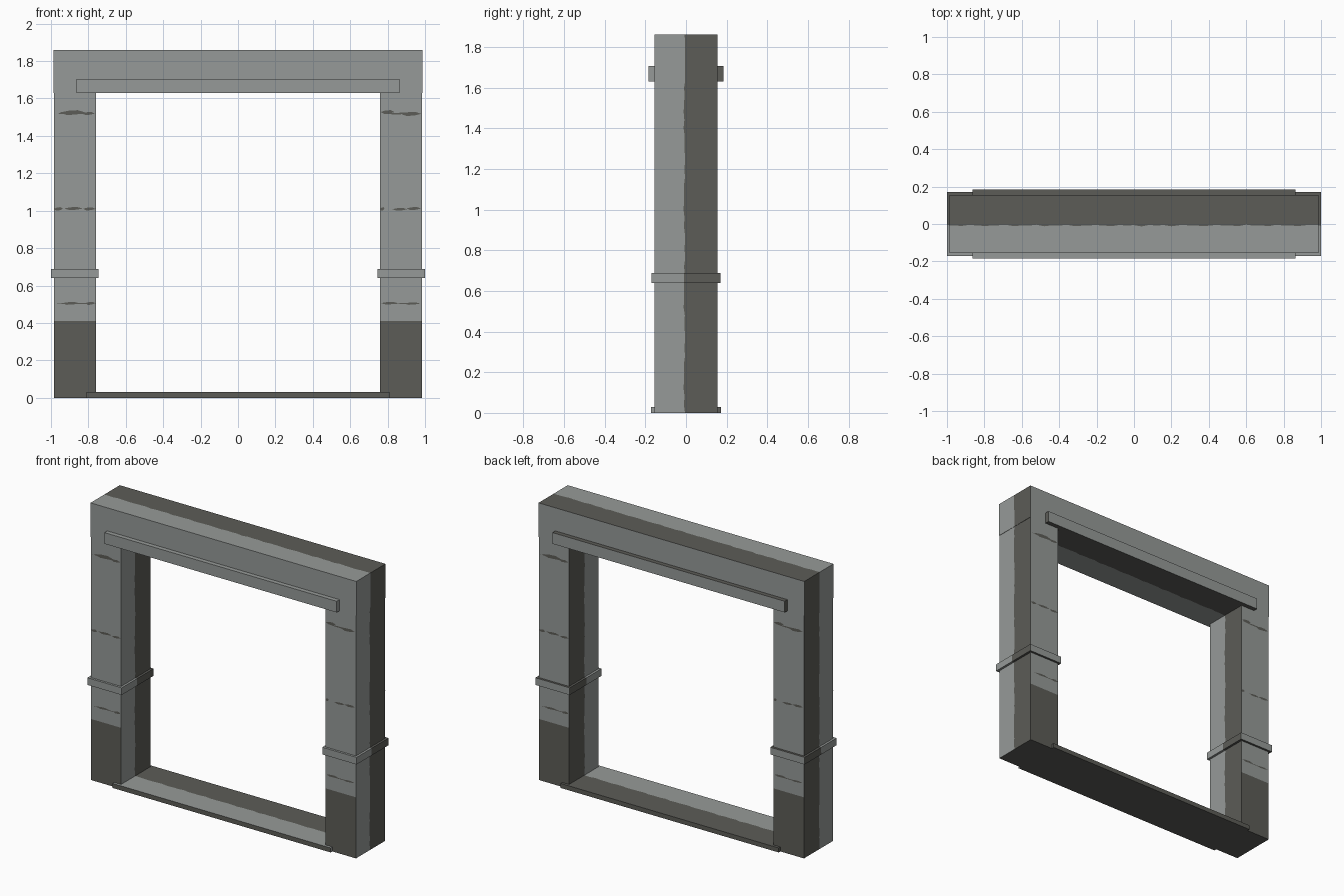
import bpy, bmesh, math
from mathutils import Vector

if "Cube" in bpy.data.objects:
    bpy.data.objects.remove(bpy.data.objects["Cube"])


def material(name, rgb):
    m = bpy.data.materials.new(name)
    m.diffuse_color = (*rgb, 1)
    m.use_nodes = True
    m.node_tree.nodes["Principled BSDF"].inputs["Base Color"].default_value = m.diffuse_color
    return m


LIGHT = material("light_stone", (0.305, 0.323, 0.314))
DARK = material("dark_stone", (0.107, 0.107, 0.095))
SPLIT_Y = -0.008     # ragged line between the two stone tones
BASE_Z = 0.41        # height of the dark base on front and back


def ragged(x, z):
    t = x + 1.7 * z
    return SPLIT_Y + 0.005 * math.sin(23 * t) * math.sin(61 * t + 1)


def finish(name, bm):
    me = bpy.data.meshes.new(name)
    bm.to_mesh(me)
    bm.free()
    me.materials.append(LIGHT)
    me.materials.append(DARK)
    ob = bpy.data.objects.new(name, me)
    bpy.context.collection.objects.link(ob)
    return ob


def cut(bm, co, no):
    geom = bm.verts[:] + bm.edges[:] + bm.faces[:]
    bmesh.ops.bisect_plane(bm, geom=geom, plane_co=co, plane_no=no, dist=1e-5)


def block(name, x0, x1, y0, y1, z0, z1):
    """Box with the two-tone split, sliced along its long axis for a ragged line."""
    bm = bmesh.new()
    bmesh.ops.create_cube(bm, size=1)
    for v in bm.verts:
        v.co = Vector((x0 if v.co.x < 0 else x1,
                       y0 if v.co.y < 0 else y1,
                       z0 if v.co.z < 0 else z1))
    if y0 < SPLIT_Y < y1:
        cut(bm, (0, SPLIT_Y, 0), (0, 1, 0))
        lo, hi, axis = (x0, x1, 0) if x1 - x0 > z1 - z0 else (z0, z1, 2)
        step = 0.04
        for k in range(math.floor(lo / step) + 1, math.ceil(hi / step)):
            p = Vector((0, 0, 0))
            n = Vector((0, 0, 0))
            p[axis], n[axis] = k * step, 1
            cut(bm, p, n)
    if z0 < BASE_Z < z1:
        cut(bm, (0, 0, BASE_Z), (0, 0, 1))
    for v in bm.verts:
        if abs(v.co.y - SPLIT_Y) < 1e-4:
            v.co.y = ragged(v.co.x, v.co.z)
    bm.normal_update()
    for f in bm.faces:
        c = f.calc_center_median()
        if abs(f.normal.y) > 0.9:
            dark = c.z < BASE_Z
        elif f.normal.z < -0.9 and c.z < 0.01:
            dark = True
        else:
            dark = c.y > SPLIT_Y
        f.material_index = int(dark)
    return finish(name, bm)


# Posts with collars
for side, s in (("left", -1), ("right", 1)):
    a, b = sorted((s * 0.76, s * 0.985))
    block(side + "_post", a, b, -0.155, 0.155, 0, 1.63)
    a, b = sorted((s * 0.745, s * 1.0))
    block(side + "_collar", a, b, -0.17, 0.17, 0.64, 0.688)

# Lintel, its front and back trim, and the sill
block("lintel", -0.987, 0.987, -0.155, 0.155, 1.63, 1.86)
block("front_trim", -0.863, 0.863, -0.185, -0.15, 1.63, 1.705)
block("back_trim", -0.863, 0.863, 0.15, 0.185, 1.63, 1.705)
block("sill", -0.81, 0.81, -0.173, 0.173, 0, 0.03)

# Dark cracks on the post faces: (centre x, centre z, half width, half height)
CRACKS = [
    (-0.875, 1.52, 0.105, 0.005), (-0.885, 1.525, 0.07, 0.014), (-0.80, 1.52, 0.035, 0.009),
    (-0.96, 1.01, 0.025, 0.01), (-0.88, 1.012, 0.05, 0.009), (-0.795, 1.01, 0.034, 0.009),
    (-0.87, 0.503, 0.105, 0.003), (-0.895, 0.505, 0.05, 0.008), (-0.79, 0.505, 0.028, 0.009),
    (0.872, 1.52, 0.105, 0.005), (0.80, 1.528, 0.038, 0.011), (0.925, 1.518, 0.055, 0.012),
    (0.772, 1.01, 0.012, 0.01), (0.865, 1.008, 0.04, 0.008), (0.94, 1.012, 0.04, 0.009),
    (0.872, 0.503, 0.105, 0.003), (0.81, 0.506, 0.045, 0.008), (0.93, 0.504, 0.045, 0.007),
]
LENS = [(-1, 0), (-0.4, -1), (0.35, -0.7), (1, 0), (0.4, 0.9), (-0.3, 0.7)]
for name, s in (("front_cracks", 1), ("back_cracks", -1)):
    bm = bmesh.new()
    for i, (x, z, w, h) in enumerate(CRACKS):
        y = -0.1562 - 0.0003 * (i % 3)
        f = bm.faces.new([bm.verts.new((s * (x + w * u), s * y, z + h * v)) for u, v in LENS])
        f.material_index = 1
    finish(name, bm)
